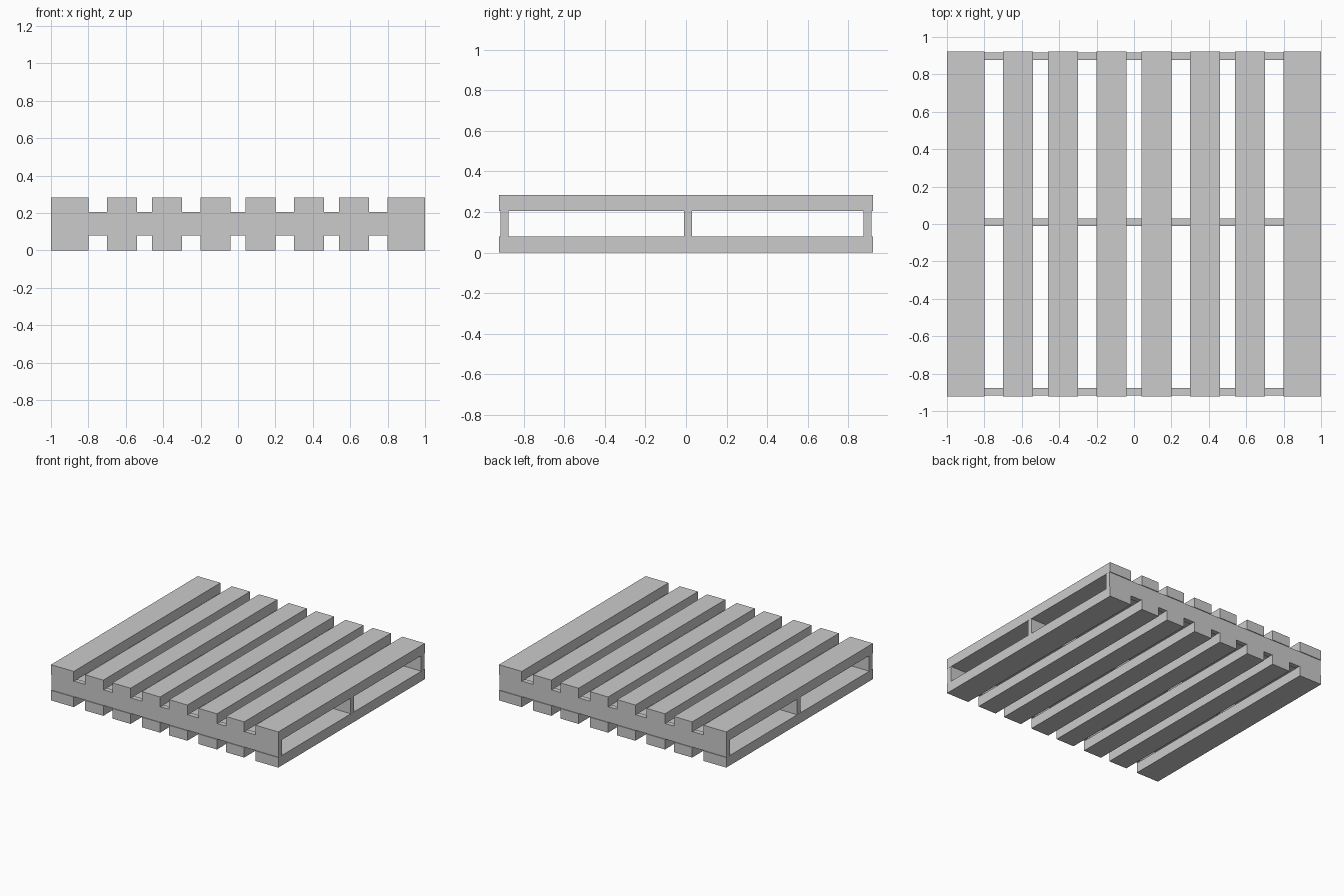
import bpy

if "Cube" in bpy.data.objects:
    bpy.data.objects.remove(bpy.data.objects["Cube"])


def box(name, x0, x1, y0, y1, z0, z1):
    bpy.ops.mesh.primitive_cube_add(
        size=1, location=((x0 + x1) / 2, (y0 + y1) / 2, (z0 + z1) / 2))
    ob = bpy.context.object
    ob.name = name
    ob.scale = (x1 - x0, y1 - y0, z1 - z0)
    bpy.ops.object.transform_apply(location=False, rotation=False, scale=True)
    return ob


# Slat extents on the right half, mirrored to the left
half = [(0.04, 0.20), (0.30, 0.46), (0.54, 0.70), (0.80, 1.0)]
slats = [(-b, -a) for a, b in reversed(half)] + half

# Upper and lower decks of boards running front to back
for deck, z0, z1 in (("bottom", 0.0, 0.08), ("top", 0.204, 0.284)):
    for i, (x0, x1) in enumerate(slats, 1):
        box(f"{deck}_slat_{i}", x0, x1, -0.922, 0.922, z0, z1)

# Three upright cross boards between the decks
for name, y0, y1 in (("front", -0.916, -0.876),
                     ("middle", -0.01, 0.03),
                     ("back", 0.876, 0.916)):
    box(f"{name}_cross_board", -0.999, 0.999, y0, y1, 0.08, 0.204)
